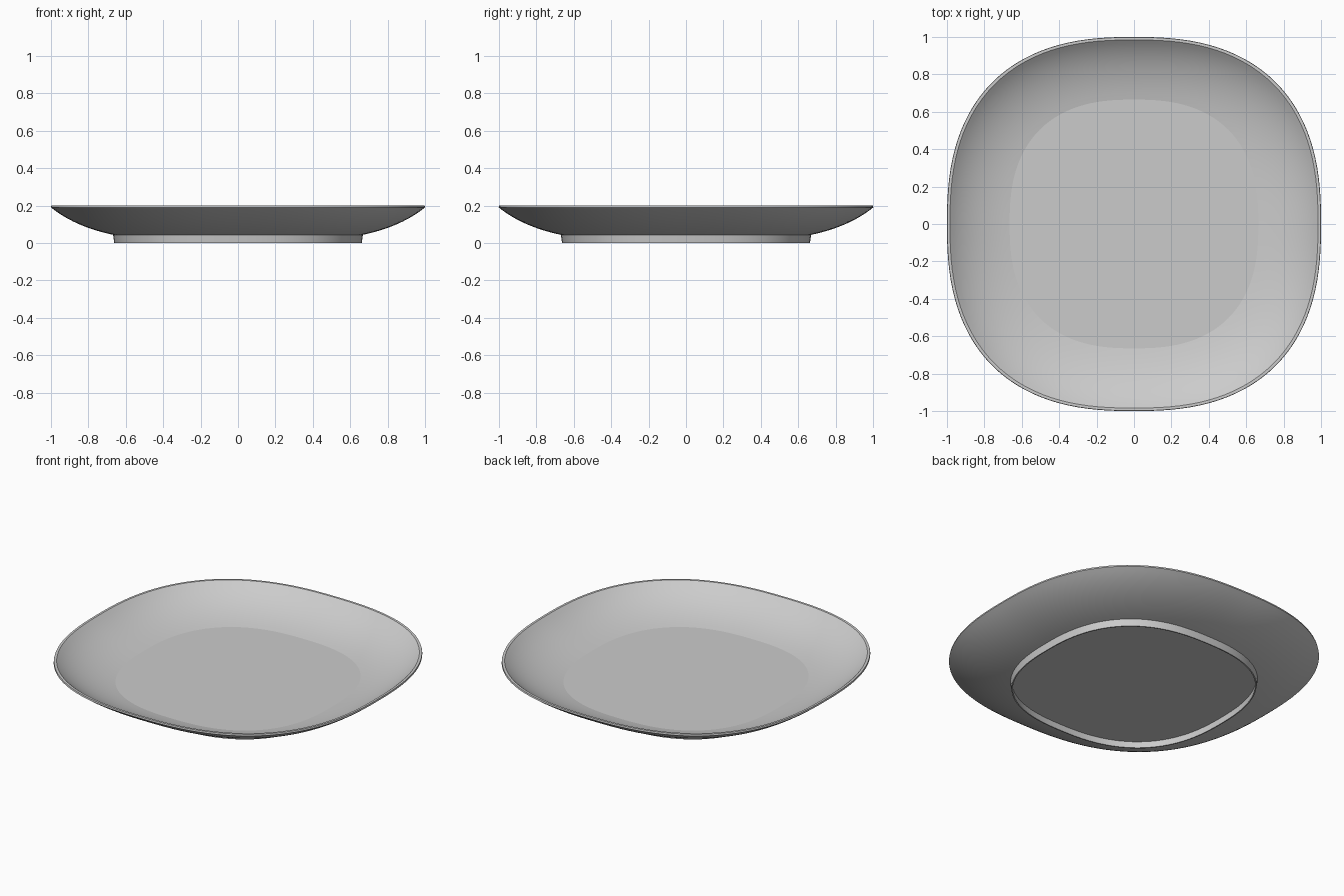
import bpy, bmesh, math

if "Cube" in bpy.data.objects:
    bpy.data.objects.remove(bpy.data.objects["Cube"])

N = 128      # points round the outline
EXP = 2.5    # superellipse exponent of the rounded-square outline


def outline(r, z):
    pts = []
    for i in range(N):
        a = 2 * math.pi * i / N
        c, s = math.cos(a), math.sin(a)
        k = r / (abs(c) ** EXP + abs(s) ** EXP) ** (1 / EXP)
        pts.append((k * c, k * s, z))
    return pts


def sweep(name, profile, sharp, mat, cap_start=False, cap_end=False, closed=False):
    """Sweep an (r, z) profile round the outline; rings listed in sharp stay creased."""
    bm = bmesh.new()
    rings = [[bm.verts.new(p) for p in outline(r, z)] for r, z in profile]
    pairs = list(zip(rings, rings[1:]))
    if closed:
        pairs.append((rings[-1], rings[0]))
    for a, b in pairs:
        for i in range(N):
            j = (i + 1) % N
            bm.faces.new((a[i], a[j], b[j], b[i]))
    if cap_start:
        bm.faces.new(rings[0][::-1])
    if cap_end:
        bm.faces.new(rings[-1])
    bmesh.ops.recalc_face_normals(bm, faces=bm.faces[:])
    for f in bm.faces:
        f.smooth = True
    for k in sharp:
        for i in range(N):
            e = bm.edges.get((rings[k][i], rings[k][(i + 1) % N]))
            e.smooth = False
    me = bpy.data.meshes.new(name)
    bm.to_mesh(me)
    bm.free()
    me.materials.append(mat)
    ob = bpy.data.objects.new(name, me)
    bpy.context.collection.objects.link(ob)
    return ob


def bezier(p0, p1, p2, n):
    return [tuple((1 - t) ** 2 * a + 2 * t * (1 - t) * b + t * t * c
                  for a, b, c in zip(p0, p1, p2)) for t in (i / n for i in range(n + 1))]


grey = bpy.data.materials.new("light_grey")
grey.diffuse_color = (0.6, 0.6, 0.6, 1)
grey.use_nodes = True
grey.node_tree.nodes["Principled BSDF"].inputs["Base Color"].default_value = grey.diffuse_color

# Dish: underside curve, thin lip, inner curve, flat floor
under = bezier((0.66, 0.042), (0.87, 0.085), (1.0, 0.19), 12)
inner = bezier((0.984, 0.2), (0.87, 0.095), (0.665, 0.058), 12)
profile = under + [(0.998, 0.2)] + inner
n = len(under)
sweep("plate_dish", profile, [0, n - 1, n, n + 1, len(profile) - 1], grey,
      cap_start=True, cap_end=True)

# Foot ring: thin upright wall under the dish
sweep("foot_ring", [(0.668, 0.046), (0.662, 0.0), (0.655, 0.0), (0.659, 0.046)],
      [0, 1, 2, 3], grey, closed=True)
